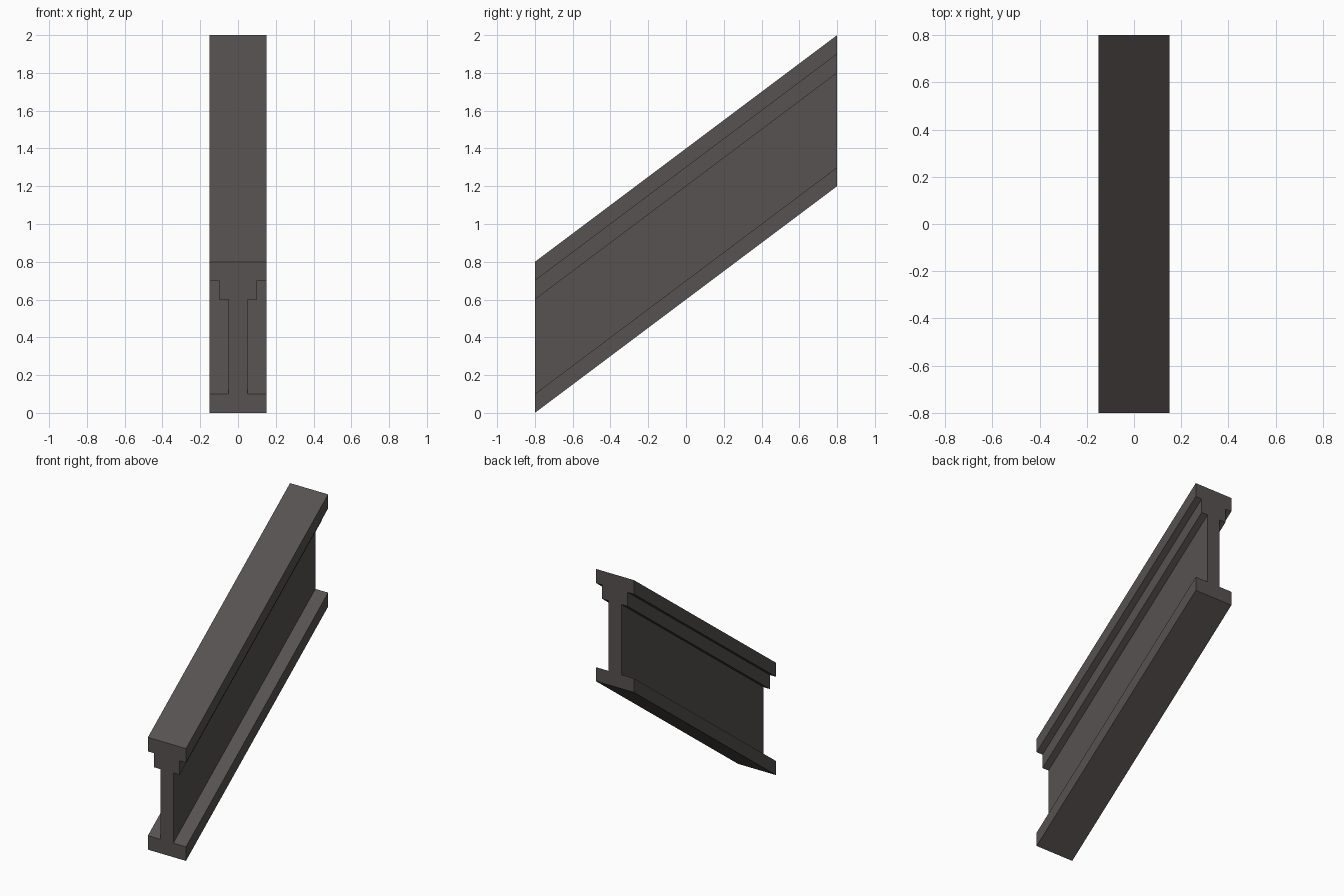
import bpy, bmesh

if "Cube" in bpy.data.objects:
    bpy.data.objects.remove(bpy.data.objects["Cube"])

# Dark steel colour
steel = bpy.data.materials.new("dark warm grey steel")
steel.diffuse_color = (0.095, 0.085, 0.082, 1.0)
steel.use_nodes = True
steel.node_tree.nodes["Principled BSDF"].inputs["Base Color"].default_value = steel.diffuse_color

LENGTH, RISE = 1.6, 1.2

# Right half of the beam section (x, z), mirrored to close the outline
half = [(0.15, 0.0), (0.15, 0.1), (0.05, 0.1), (0.05, 0.6),
        (0.10, 0.6), (0.10, 0.7), (0.15, 0.7), (0.15, 0.8)]
outline = half + [(-x, z) for x, z in reversed(half)]

# Sloped beam: section swept along y while rising, with vertical ends
bm = bmesh.new()
front = [bm.verts.new((x, -LENGTH / 2, z)) for x, z in outline]
back = [bm.verts.new((x, LENGTH / 2, z + RISE)) for x, z in outline]
bm.faces.new(front)
bm.faces.new(list(reversed(back)))
n = len(outline)
for i in range(n):
    j = (i + 1) % n
    bm.faces.new((front[j], front[i], back[i], back[j]))
bmesh.ops.recalc_face_normals(bm, faces=bm.faces)

mesh = bpy.data.meshes.new("sloped_beam")
bm.to_mesh(mesh)
bm.free()
mesh.materials.append(steel)
beam = bpy.data.objects.new("sloped_beam", mesh)
bpy.context.collection.objects.link(beam)
